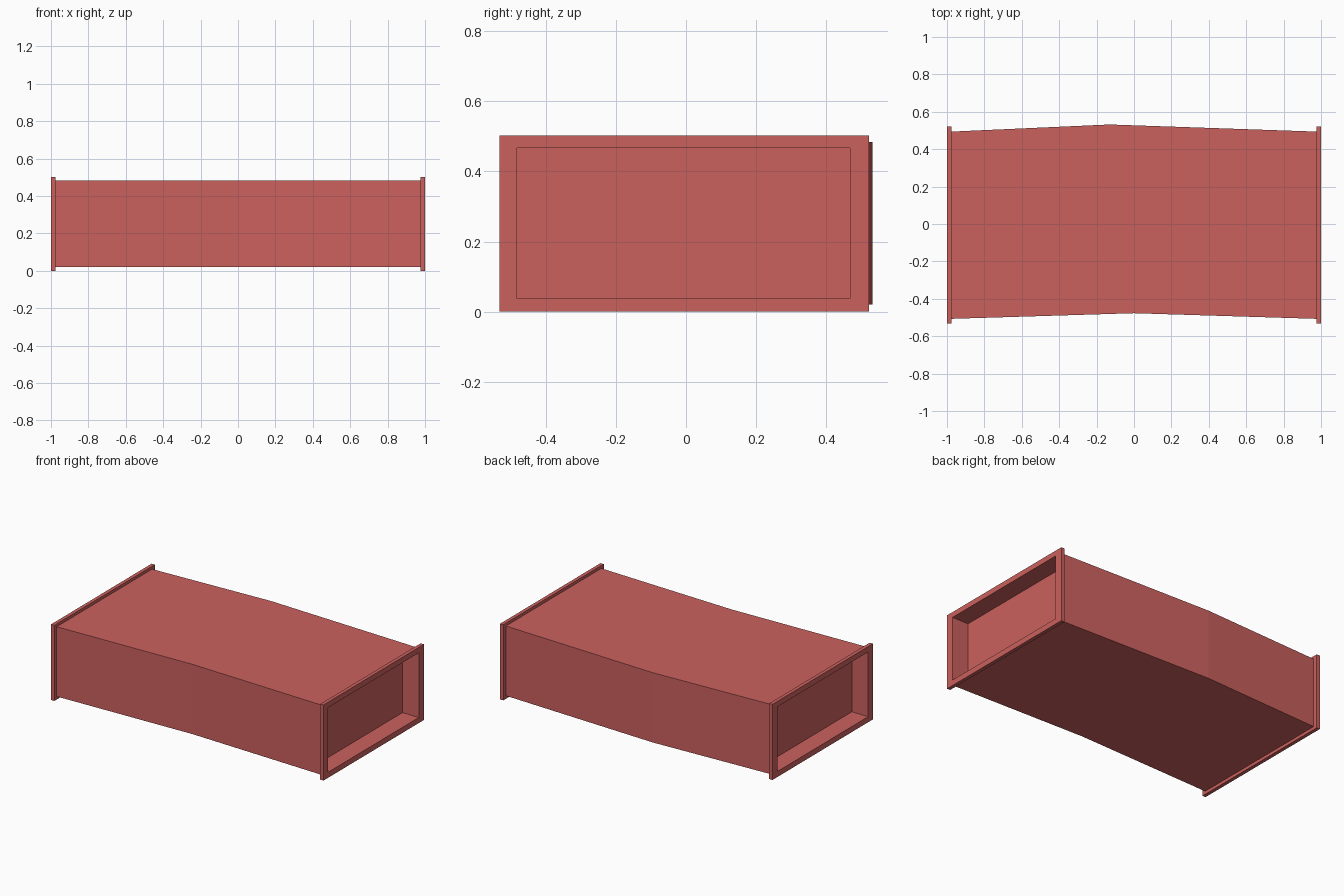
import bpy
import bmesh

cube = bpy.data.objects.get("Cube")
if cube:
    bpy.data.objects.remove(cube, do_unlink=True)

RED = (0.6, 0.12, 0.112, 1.0)
paint = bpy.data.materials.new("duct red")
paint.use_nodes = True
paint.diffuse_color = RED
paint.node_tree.nodes["Principled BSDF"].inputs["Base Color"].default_value = RED


def prism(name, outline, z0, z1):
    """Extrude a plan outline (x, y) from z0 up to z1."""
    bm = bmesh.new()
    base = bm.faces.new([bm.verts.new((x, y, z0)) for x, y in outline])
    top = bmesh.ops.extrude_face_region(bm, geom=[base])["geom"]
    verts = [g for g in top if isinstance(g, bmesh.types.BMVert)]
    bmesh.ops.translate(bm, verts=verts, vec=(0, 0, z1 - z0))
    bmesh.ops.recalc_face_normals(bm, faces=bm.faces)
    mesh = bpy.data.meshes.new(name)
    bm.to_mesh(mesh)
    bm.free()
    mesh.materials.append(paint)
    obj = bpy.data.objects.new(name, mesh)
    bpy.context.collection.objects.link(obj)
    return obj


def box(name, x0, x1, y0, y1, z0, z1):
    return prism(name, [(x0, y0), (x1, y0), (x1, y1), (x0, y1)], z0, z1)


def cut(target, cutter):
    """Subtract the cutter and bake the result."""
    mod = target.modifiers.new("opening", "BOOLEAN")
    mod.operation = "DIFFERENCE"
    mod.solver = "EXACT"
    mod.object = cutter
    bpy.context.view_layer.objects.active = target
    bpy.ops.object.modifier_apply(modifier=mod.name)


# Duct body with a slight bend along its length
FLANGE_X = 0.976
body = prism("duct_body", [
    (-FLANGE_X, -0.507), (0, -0.477), (FLANGE_X, -0.507),
    (FLANGE_X, 0.494), (-0.13, 0.532), (-FLANGE_X, 0.494)], 0.02, 0.483)

# End flanges, with a shallow socket running through each into the body
for side, label in ((1, "left"), (-1, "right")):
    a, b = sorted((side * FLANGE_X, side))
    flange = box(label + "_flange", a, b, -0.532, 0.522, 0, 0.502)
    a, b = sorted((side * 0.88, side * 1.1))
    socket = box(label + "_socket_cutter", a, b, -0.482, 0.468, 0.037, 0.466)
    socket.hide_render = True
    cut(body, socket)
    cut(flange, socket)
    bpy.data.objects.remove(socket, do_unlink=True)
